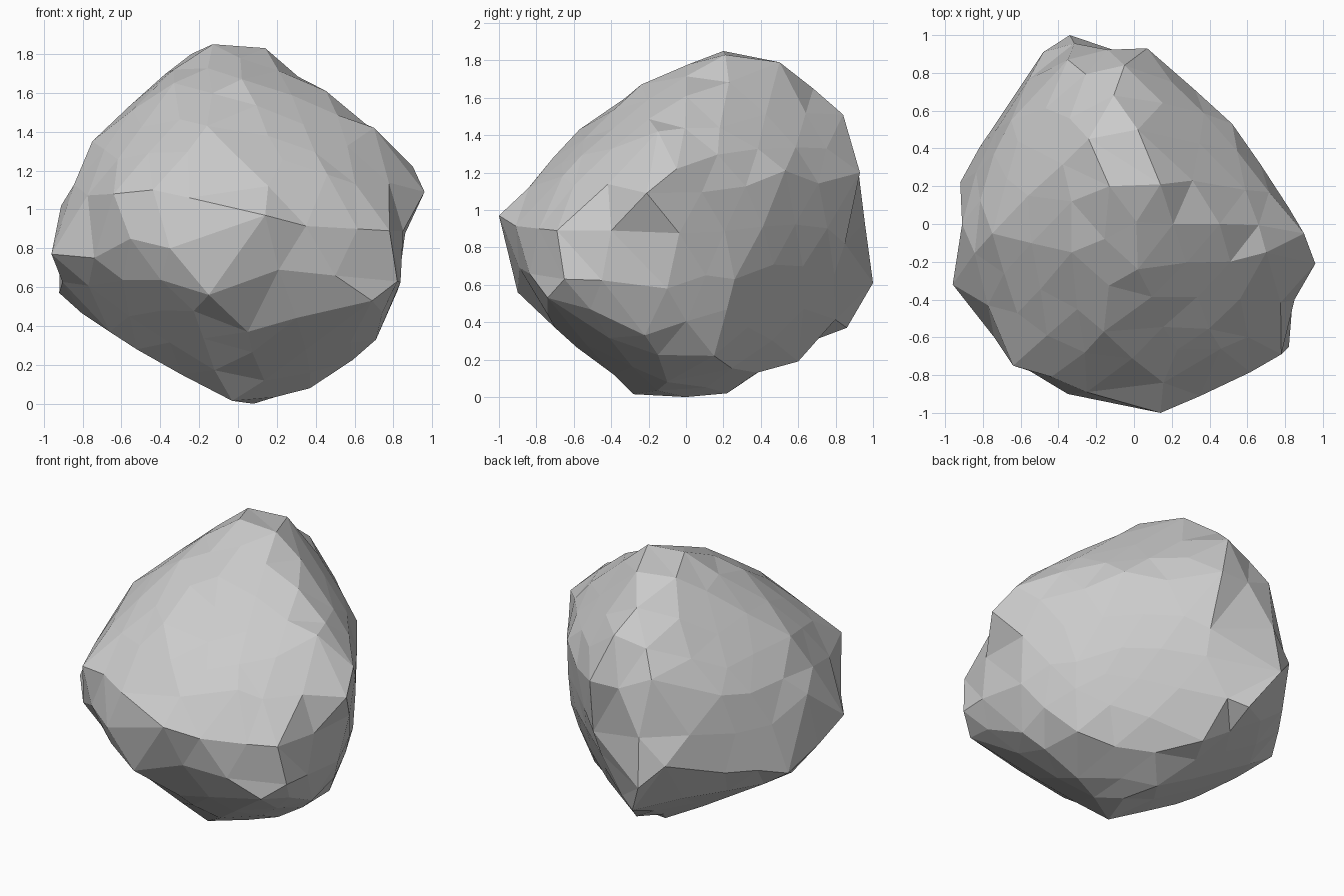
import bpy, bmesh
from mathutils import Vector
from mathutils.bvhtree import BVHTree

if "Cube" in bpy.data.objects:
    bpy.data.objects.remove(bpy.data.objects["Cube"])

# Corners of the boulder that fix its overall shape
CORNERS = [
    # right side
    (.96, -.21, 1.09), (.90, -.05, 1.22), (.85, -.4, .89), (.82, -.65, .63), (.69, -.74, .53),
    (.78, -.69, .89), (.70, -.15, 1.42), (.59, .18, 1.44), (.82, -.1, .58), (.71, -.22, .33),
    (.68, .26, .63), (.52, .53, 1.21),
    # front
    (.46, -.66, 1.18), (.14, -1, .97), (-.25, -.89, 1.06), (-.64, -.75, 1.08),
    (-.35, -.9, .8), (-.15, -.9, .56), (.21, -.89, .69), (-.74, -.6, .75), (-.16, -.57, 1.43),
    (.05, -.7, .37),
    # underside
    (-.03, -.28, .015), (.08, 0, 0), (0, .22, .02), (.37, -.1, .08), (.58, .15, .22), (-.66, -.2, .37),
    # left side
    (-.96, -.32, .77), (-.92, .22, .57), (-.91, 0, 1.02), (-.75, -.05, 1.35), (-.65, .55, 1.15),
    (-.7, .58, .65),
    # crown
    (-.33, -.15, 1.65), (-.33, .12, 1.72), (-.13, .2, 1.85), (.14, .21, 1.83), (-.24, .45, 1.8),
    (.02, .5, 1.79), (.02, -.24, 1.67),
    # back
    (-.05, .84, 1.51), (-.35, .87, 1.3), (-.48, .91, .76), (-.34, 1, .61), (-.2, .86, .37),
    (-.05, .6, .19), (.15, .38, .13), (.07, .93, 1.2), (.1, .85, .82),
]
CENTRE = Vector((0, 0, .9))
offsets = [Vector(c) - CENTRE for c in CORNERS]
dirs = [o.normalized() for o in offsets]
radii = [o.length for o in offsets]
mean = sum(radii) / len(radii)


def solve(a, b):
    """Gaussian elimination with pivoting."""
    n = len(b)
    m = [row[:] + [v] for row, v in zip(a, b)]
    for i in range(n):
        p = max(range(i, n), key=lambda r: abs(m[r][i]))
        m[i], m[p] = m[p], m[i]
        for r in range(n):
            if r != i:
                f = m[r][i] / m[i][i]
                m[r] = [x - f * y for x, y in zip(m[r], m[i])]
    return [m[i][n] / m[i][i] for i in range(n)]


# Smooth radius field through all corners, kept close to their flat-sided hull
weights = solve([[(p - q).length for q in dirs] for p in dirs], [r - mean for r in radii])
hull = bmesh.new()
for o in offsets:
    hull.verts.new(o)
bmesh.ops.convex_hull(hull, input=hull.verts)
tree = BVHTree.FromBMesh(hull)
hull.free()


def radius(d):
    smooth = mean + sum(w * (d - q).length for w, q in zip(weights, dirs))
    flat = tree.ray_cast(d * 5, -d)[0].length
    return max(min(smooth, flat * 1.014), flat * .975)


# Boulder: faceted sphere pushed out to the radius field
bm = bmesh.new()
bmesh.ops.create_icosphere(bm, subdivisions=3, radius=1)
free = set(bm.verts)
heading = {v: v.co.normalized() for v in bm.verts}
for v in bm.verts:
    v.co = CENTRE + heading[v] * radius(heading[v])

# Snap the nearest free vertex onto each corner for crisp edges
for d, o in zip(dirs, offsets):
    v = min(free, key=lambda k: (heading[k] - d).length)
    if (heading[v] - d).length < .2:
        v.co = CENTRE + o
        free.discard(v)

# Even out the remaining vertices sideways, keeping them on the surface
for _ in range(3):
    for v in free:
        avg = sum((e.other_vert(v).co for e in v.link_edges), Vector()) / len(v.link_edges)
        d = (v.co.lerp(avg, .4) - CENTRE).normalized()
        v.co = CENTRE + d * radius(d)

# Stand it on the ground
low = min(v.co.z for v in bm.verts)
for v in bm.verts:
    v.co.z -= low
bmesh.ops.recalc_face_normals(bm, faces=bm.faces)
mesh = bpy.data.meshes.new("boulder")
bm.to_mesh(mesh)
bm.free()
bpy.context.collection.objects.link(bpy.data.objects.new("boulder", mesh))
